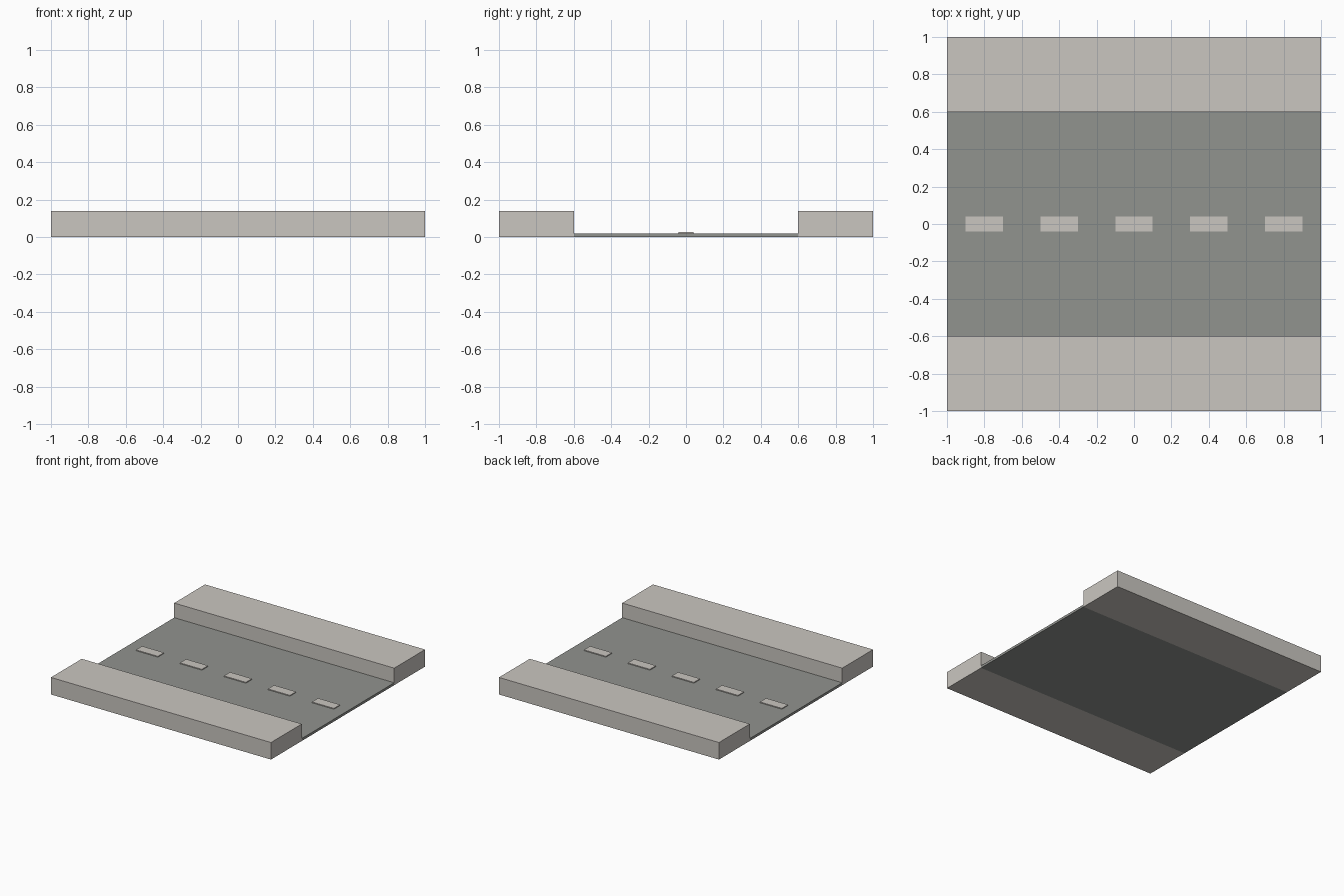
import bpy

if "Cube" in bpy.data.objects:
    bpy.data.objects.remove(bpy.data.objects["Cube"])


def material(name, srgb):
    m = bpy.data.materials.new(name)
    lin = [((c / 255 + 0.055) / 1.055) ** 2.4 for c in srgb]
    m.diffuse_color = (*lin, 1)
    m.use_nodes = True
    m.node_tree.nodes["Principled BSDF"].inputs["Base Color"].default_value = m.diffuse_color
    return m


def box(name, x, y, z, mat):
    """Box from (min, max) ranges on each axis."""
    verts = [(a, b, c) for a in x for b in y for c in z]
    faces = [(0, 1, 3, 2), (4, 6, 7, 5), (0, 4, 5, 1),
             (2, 3, 7, 6), (0, 2, 6, 4), (1, 5, 7, 3)]
    mesh = bpy.data.meshes.new(name)
    mesh.from_pydata(verts, [], faces)
    mesh.materials.append(mat)
    ob = bpy.data.objects.new(name, mesh)
    bpy.context.collection.objects.link(ob)
    return ob


concrete = material("pale concrete", (202, 198, 192))
asphalt = material("grey asphalt", (145, 147, 143))

# Road bed between the pavements
box("road", (-1, 1), (-0.6, 0.6), (0, 0.02), asphalt)

# Raised pavements on both sides
box("pavement_front", (-1, 1), (-1, -0.6), (0, 0.14), concrete)
box("pavement_back", (-1, 1), (0.6, 1), (0, 0.14), concrete)

# Dashed centre line
for i in range(5):
    cx = -0.8 + 0.4 * i
    box(f"lane_dash_{i + 1}", (cx - 0.1, cx + 0.1), (-0.04, 0.04),
        (0.018, 0.027), concrete)
